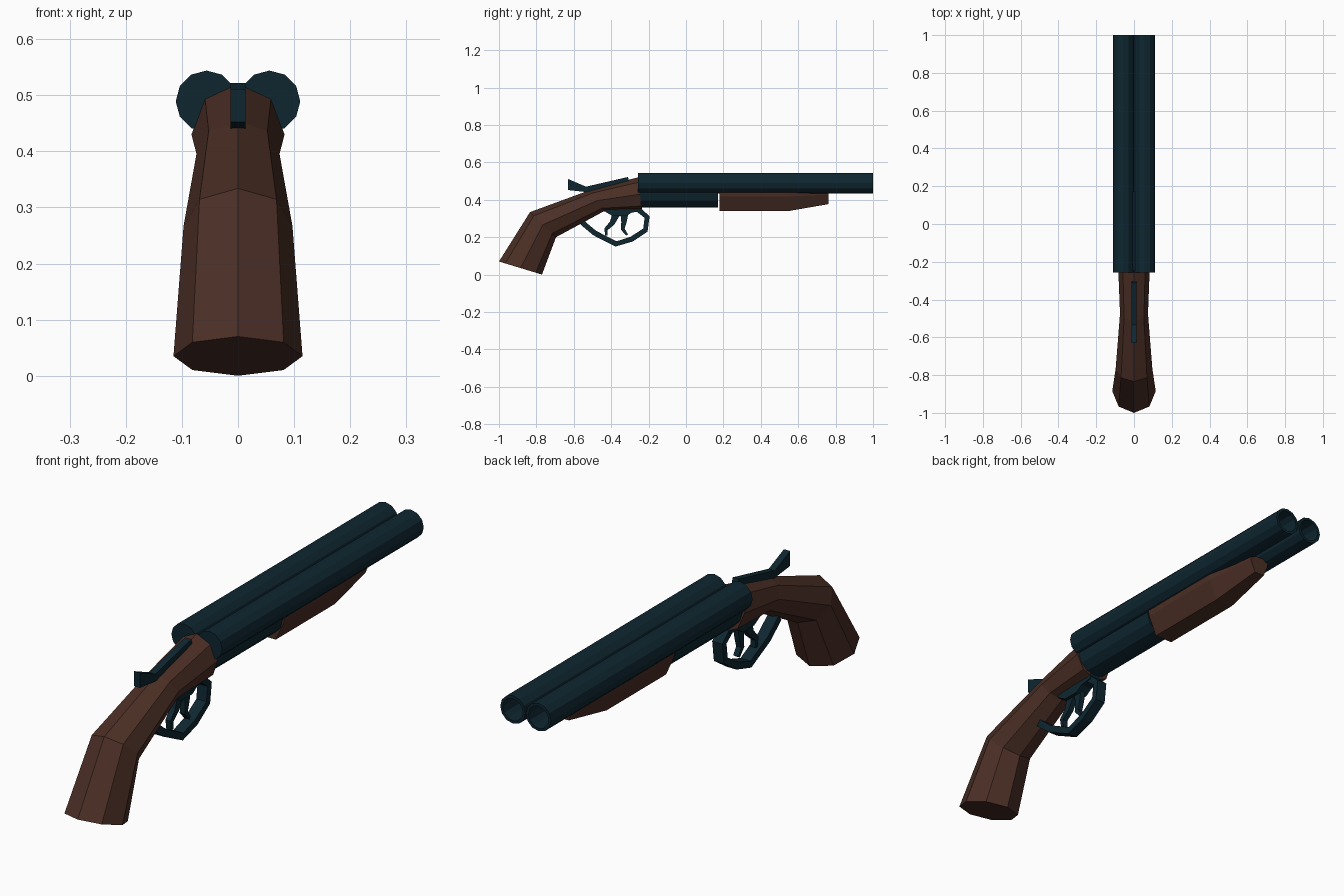
import bpy, bmesh, math
from mathutils import Vector

if "Cube" in bpy.data.objects:
    bpy.data.objects.remove(bpy.data.objects["Cube"])


def material(name, rgb):
    m = bpy.data.materials.new(name)
    m.diffuse_color = (*rgb, 1)
    m.use_nodes = True
    m.node_tree.nodes["Principled BSDF"].inputs["Base Color"].default_value = m.diffuse_color
    return m


WOOD = material("dark walnut", (0.070, 0.028, 0.0185))
STEEL = material("blued steel", (0.0044, 0.0194, 0.0300))


def loft(name, rings, mat):
    """Skin a run of matching closed rings and cap both ends."""
    bm = bmesh.new()
    loops = [[bm.verts.new(p) for p in ring] for ring in rings]
    n = len(loops[0])
    for a, b in zip(loops, loops[1:]):
        for i in range(n):
            j = (i + 1) % n
            bm.faces.new((a[i], a[j], b[j], b[i]))
    bm.faces.new(loops[0][::-1])
    bm.faces.new(loops[-1])
    bmesh.ops.recalc_face_normals(bm, faces=bm.faces)
    me = bpy.data.meshes.new(name)
    bm.to_mesh(me)
    bm.free()
    me.materials.append(mat)
    ob = bpy.data.objects.new(name, me)
    bpy.context.collection.objects.link(ob)
    return ob


def oval(top, bottom, half_width, n=8):
    """Elliptical ring spanning two (y, z) points, with a given half width in x."""
    t, b = Vector(top), Vector(bottom)
    mid, half = (t + b) / 2, (t - b) / 2
    ring = []
    for i in range(n):
        a = 2 * math.pi * i / n
        p = mid + half * math.cos(a)
        ring.append((half_width * math.sin(a), p.x, p.y))
    return ring


def circle(x, y, z, r, n=12):
    return [(x + r * math.cos(2 * math.pi * i / n), y,
             z + r * math.sin(2 * math.pi * i / n)) for i in range(n)]


def plate(name, profile, half_width, mat):
    """Extrude a (y, z) outline across x."""
    return loft(name, [[(x, y, z) for y, z in profile]
                       for x in (-half_width, half_width)], mat)


def strip(name, path, thickness, half_width, mat):
    """Bent bar following a (y, z) path; thickness is one value per point."""
    rings = []
    for i, p in enumerate(path):
        a, b = Vector(path[max(i - 1, 0)]), Vector(path[min(i + 1, len(path) - 1)])
        d = (b - a).normalized()
        off = Vector((-d.y, d.x)) * thickness[i] / 2
        p = Vector(p)
        q, r = p + off, p - off
        rings.append([(-half_width, *q), (half_width, *q),
                      (half_width, *r), (-half_width, *r)])
    return loft(name, rings, mat)


# Twin barrels with bored muzzles
for side, s in (("left", -1), ("right", 1)):
    loft(side + "_barrel", [circle(s * 0.056, y, 0.489, r) for y, r in
                            ((-0.257, 0.055), (1.0, 0.055), (1.0, 0.044), (0.85, 0.044))], STEEL)

# Receiver under the barrels
loft("receiver", [circle(0, y, 0.433, 0.075) for y in (-0.246, 0.172)], STEEL)

# Wooden fore-end, tapering towards the muzzle
def half_octagon(y, w, top, bottom):
    h = top - bottom
    return [(-w, y, top), (-w * 0.95, y, top - h * 0.3), (-w * 0.5, y, bottom),
            (w * 0.5, y, bottom), (w * 0.95, y, top - h * 0.3), (w, y, top)]


loft("fore_end", [half_octagon(0.18, 0.078, 0.45, 0.34),
                  half_octagon(0.55, 0.078, 0.45, 0.34),
                  half_octagon(0.763, 0.045, 0.45, 0.377)], WOOD)

# Curved pistol-grip stock
loft("stock", [oval((-0.257, 0.52), (-0.235, 0.34), 0.083),
               oval((-0.51, 0.453), (-0.44, 0.338), 0.074),
               oval((-0.834, 0.334), (-0.695, 0.20), 0.097),
               oval((-1.0, 0.070), (-0.77, 0.0), 0.115)], WOOD)

# Top lever
plate("top_lever", [(-0.63, 0.511), (-0.535, 0.470), (-0.31, 0.522),
                    (-0.30, 0.480), (-0.52, 0.44), (-0.63, 0.452)], 0.0135, STEEL)

# Trigger plate, guard and two triggers
plate("trigger_plate", [(-0.44, 0.36), (-0.235, 0.36), (-0.235, 0.338),
                        (-0.29, 0.332), (-0.32, 0.312), (-0.39, 0.312), (-0.43, 0.335)], 0.025, STEEL)
strip("trigger_guard", [(-0.555, 0.278), (-0.488, 0.222), (-0.374, 0.164), (-0.290, 0.190),
                        (-0.217, 0.238), (-0.208, 0.308), (-0.250, 0.343)],
      [0.028] * 7, 0.022, STEEL)
strip("rear_trigger", [(-0.375, 0.32), (-0.395, 0.275), (-0.428, 0.242), (-0.425, 0.208)],
      [0.04, 0.028, 0.02, 0.012], 0.011, STEEL)
strip("front_trigger", [(-0.33, 0.32), (-0.332, 0.28), (-0.338, 0.242), (-0.315, 0.212)],
      [0.04, 0.028, 0.02, 0.012], 0.011, STEEL)
